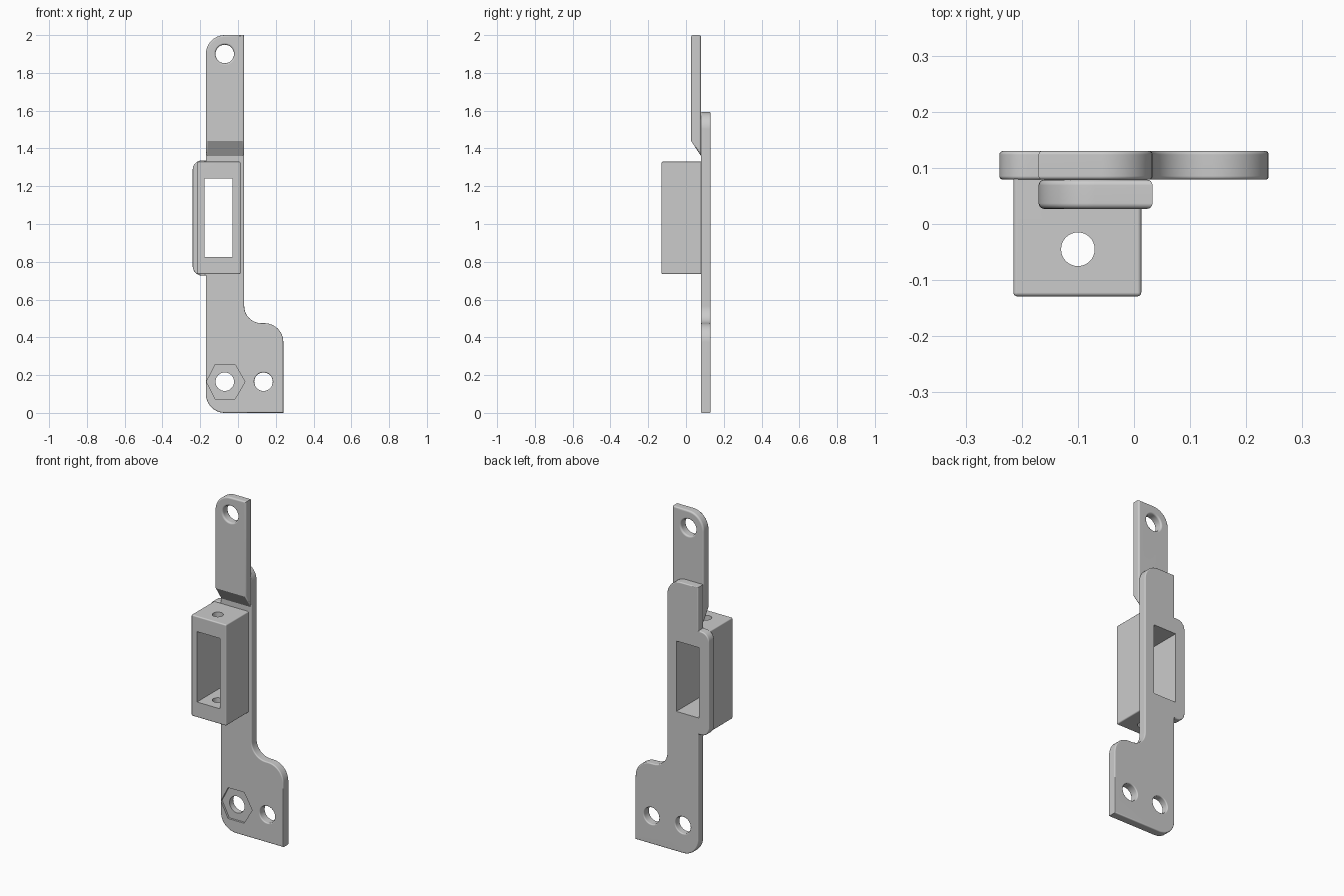
import bpy, bmesh, math
from mathutils import Matrix

if "Cube" in bpy.data.objects:
    bpy.data.objects.remove(bpy.data.objects["Cube"])

grey = bpy.data.materials.new("light_grey")
grey.diffuse_color = (0.6, 0.6, 0.6, 1)
grey.use_nodes = True
grey.node_tree.nodes["Principled BSDF"].inputs["Base Color"].default_value = grey.diffuse_color


def arc(cx, cz, r, a0, a1, n=10):
    """Points of a rounded corner in the xz plane."""
    return [(cx + r * math.cos(math.radians(a0 + (a1 - a0) * i / n)),
             cz + r * math.sin(math.radians(a0 + (a1 - a0) * i / n))) for i in range(n + 1)]


def prism(name, outline, y0, y1):
    """Extrude an xz outline from y0 to y1."""
    bm = bmesh.new()
    face = bm.faces.new([bm.verts.new((x, y0, z)) for x, z in outline])
    new = bmesh.ops.extrude_face_region(bm, geom=[face])["geom"]
    for v in new:
        if isinstance(v, bmesh.types.BMVert):
            v.co.y = y1
    bmesh.ops.recalc_face_normals(bm, faces=bm.faces)
    me = bpy.data.meshes.new(name)
    bm.to_mesh(me)
    bm.free()
    me.materials.append(grey)
    ob = bpy.data.objects.new(name, me)
    bpy.context.collection.objects.link(ob)
    return ob


def circle(x, z, r, n=32):
    return arc(x, z, r, 0, 360, n)[:-1]


def rect(x0, x1, z0, z1):
    return [(x0, z0), (x1, z0), (x1, z1), (x0, z1)]


def cut(ob, cutters):
    for c in cutters:
        m = ob.modifiers.new("cut", 'BOOLEAN')
        m.operation, m.object, m.solver = 'DIFFERENCE', c, 'EXACT'
        bpy.ops.object.modifier_apply(modifier=m.name)


def mark_rims(ob, skip):
    """Choose the sharp edges to round."""
    bm = bmesh.new()
    bm.from_mesh(ob.data)
    layer = bm.edges.layers.float.new("bevel_weight_edge")
    for e in bm.edges:
        sharp = len(e.link_faces) == 2 and e.calc_face_angle() > math.radians(40)
        if sharp and not skip(e.verts[0].co, e.verts[1].co):
            e[layer] = 1.0
    bm.to_mesh(ob.data)
    bm.free()


def finish(ob, width, round_holes, sharp_cuts, skip):
    """Cut the holes, round the rims, then cut the sharp openings."""
    bpy.ops.object.select_all(action='DESELECT')
    bpy.context.view_layer.objects.active = ob
    ob.select_set(True)
    cut(ob, round_holes)
    mark_rims(ob, skip)
    bev = ob.modifiers.new("soft_edges", 'BEVEL')
    bev.width, bev.segments, bev.limit_method = width, 4, 'WEIGHT'
    bpy.ops.object.modifier_apply(modifier=bev.name)
    cut(ob, sharp_cuts)
    bpy.ops.object.shade_smooth_by_angle(angle=math.radians(28))
    wn = ob.modifiers.new("flat_faces", 'WEIGHTED_NORMAL')
    wn.keep_sharp = True


def across(a, b):
    """Edges running through the sheet thickness stay sharp."""
    return abs(a.x - b.x) + abs(a.z - b.z) < 1e-4


# Main plate with foot, side flange and rounded corners
plate = prism("main_plate",
              arc(-0.07, 0.1, 0.1, 180, 270) + [(0.24, 0)]
              + arc(0.14, 0.375, 0.1, 0, 90)
              + arc(0.123, 0.565, 0.09, 270, 180)
              + arc(-0.057, 1.503, 0.09, 0, 90)
              + [(-0.17, 1.593), (-0.17, 1.337)]
              + arc(-0.19, 1.287, 0.05, 90, 180, 6)
              + arc(-0.19, 0.777, 0.05, 180, 270, 6)
              + [(-0.17, 0.727)], 0.079, 0.13)

# Upper strip, stepped forward, with a sloping lower end
strip = prism("upper_strip",
              [(-0.17, 1.36), (0.033, 1.36), (0.033, 2.0)] + arc(-0.07, 1.9, 0.1, 90, 180),
              0.027, 0.079)
for v in strip.data.vertices:
    if v.co.z < 1.4 and v.co.y < 0.05:
        v.co.z = 1.44

# Latch box
box = prism("latch_box", rect(-0.215, 0.013, 0.734, 1.33), -0.129, 0.1)

# Cutters for the window, screw holes, nut recess and pin hole
window = prism("window_cutter", rect(-0.177, -0.028, 0.825, 1.24), -0.3, 0.3)
holes = [prism("hole_cutter", circle(x, z, 0.049), -0.3, 0.3)
         for x, z in ((-0.07, 0.165), (0.135, 0.165), (-0.07, 1.9))]
nut = prism("nut_cutter", [(max(x, -0.167), z) for x, z in circle(-0.068, 0.165, 0.105, 6)],
            0.0, 0.091)
pin = prism("pin_cutter", circle(0, 0, 0.03), -1, 1)
pin.data.transform(Matrix.Translation((-0.1, -0.045, 1)) @ Matrix.Rotation(math.pi / 2, 4, 'X'))

finish(plate, 0.01, holes[:2], [window, nut], across)
finish(strip, 0.01, holes[2:], [],
       lambda a, b: across(a, b) or max(a.z, b.z) < 1.37)
finish(box, 0.007, [], [window, pin], lambda a, b: False)

for c in [window, nut, pin] + holes:
    bpy.data.objects.remove(c, do_unlink=True)
